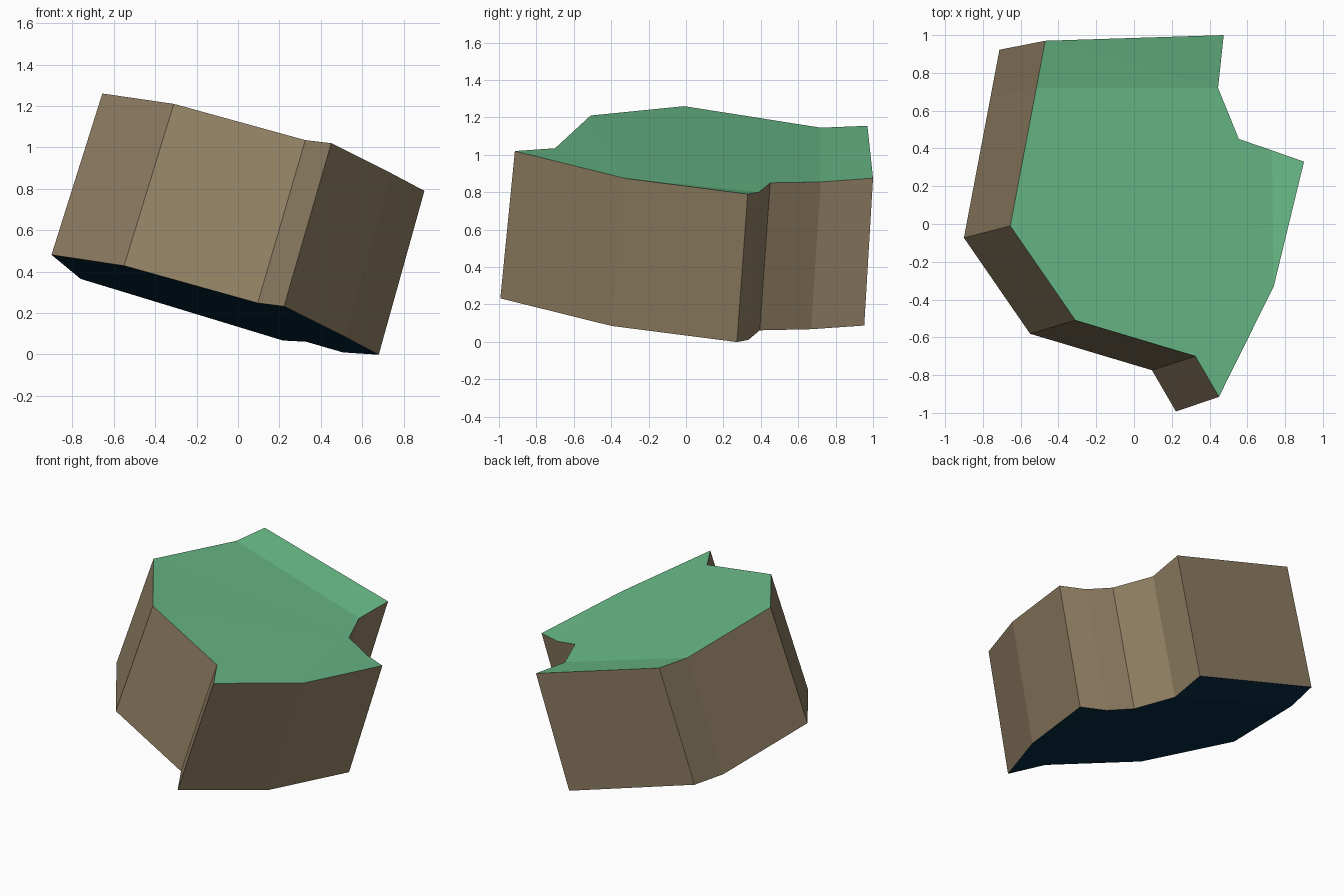
import bpy, bmesh

if "Cube" in bpy.data.objects:
    bpy.data.objects.remove(bpy.data.objects["Cube"])

# Outline of the tilted top face (x, y, z), counter-clockwise from the left corner
top_outline = [
    (-0.655, -0.01, 1.26), (-0.31, -0.51, 1.21), (0.325, -0.70, 1.035),
    (0.45, -0.915, 1.02), (0.74, -0.33, 0.875), (0.90, 0.33, 0.79),
    (0.73, 0.39, 0.80), (0.555, 0.45, 0.85), (0.445, 0.72, 0.855),
    (0.475, 1.0, 0.875), (-0.47, 0.97, 1.155), (-0.517, 0.72, 1.145),
]


def bottom_point(p):
    """Sheared, very slightly widened copy of a top corner."""
    x, y, z = p
    return (x * 1.016 - 0.235, y * 1.016 - 0.063, z - 0.784 - 0.008 * x)


def material(name, rgb):
    m = bpy.data.materials.new(name)
    m.diffuse_color = (*rgb, 1)
    m.use_nodes = True
    m.node_tree.nodes["Principled BSDF"].inputs["Base Color"].default_value = m.diffuse_color
    return m


bm = bmesh.new()
top = [bm.verts.new(p) for p in top_outline]
bottom = [bm.verts.new(bottom_point(p)) for p in top_outline]
n = len(top)

# Caps: main area plus the strip behind the shallow fold
caps = []
for ring, index in ((top, 0), (bottom, 2)):
    for loop in (ring[:9] + ring[11:], ring[8:]):
        face = bm.faces.new(loop if index == 0 else loop[::-1])
        face.material_index = index
        caps.append(face)

# Side walls
for i in range(n):
    j = (i + 1) % n
    wall = bm.faces.new((bottom[i], bottom[j], top[j], top[i]))
    wall.material_index = 1

bmesh.ops.triangulate(bm, faces=caps, ngon_method='BEAUTY')
bm.normal_update()

mesh = bpy.data.meshes.new("leaning_block")
bm.to_mesh(mesh)
bm.free()
for name, rgb in (("grass green", (0.14, 0.49, 0.24)),
                  ("earth brown", (0.29, 0.22, 0.13)),
                  ("dark navy", (0.002, 0.025, 0.055))):
    mesh.materials.append(material(name, rgb))
block = bpy.data.objects.new("leaning_block", mesh)
bpy.context.collection.objects.link(block)
